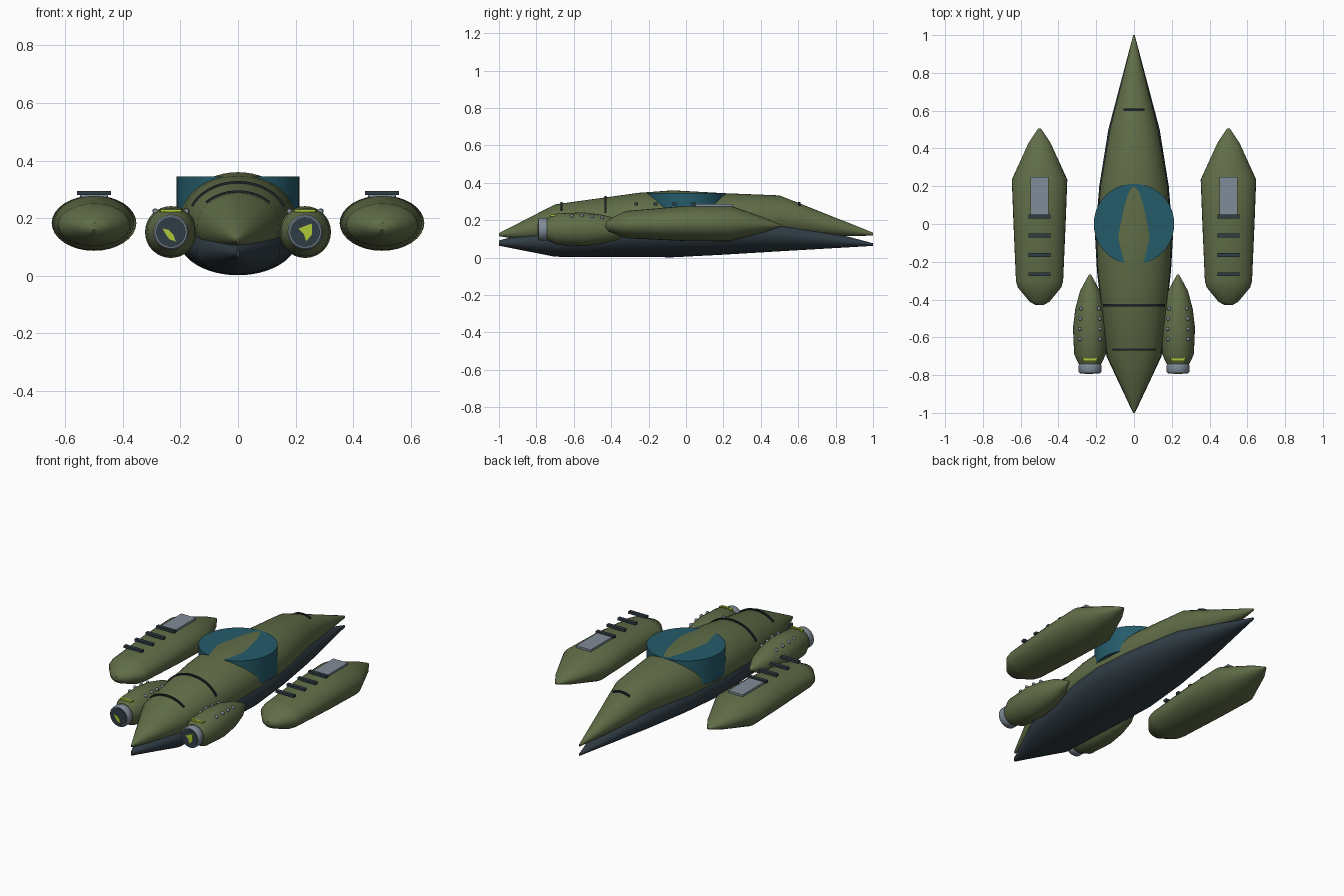
import bpy, bmesh, math
from mathutils import Vector

if "Cube" in bpy.data.objects:
    bpy.data.objects.remove(bpy.data.objects["Cube"])


def material(name, rgb):
    m = bpy.data.materials.new(name)
    m.diffuse_color = (*rgb, 1)
    m.use_nodes = True
    m.node_tree.nodes["Principled BSDF"].inputs["Base Color"].default_value = m.diffuse_color
    return m


GREEN = material("olive green", (0.118, 0.153, 0.064))
DARK = material("dark slate", (0.030, 0.046, 0.060))
TEAL = material("deep teal", (0.018, 0.105, 0.143))
GREY = material("steel grey", (0.216, 0.262, 0.314))
LIME = material("lime yellow", (0.42, 0.58, 0.035))
BLACK = material("seam black", (0.013, 0.017, 0.022))


def finish(name, bm, mat, smooth=True):
    bmesh.ops.recalc_face_normals(bm, faces=bm.faces)
    me = bpy.data.meshes.new(name)
    bm.to_mesh(me)
    bm.free()
    me.materials.append(mat)
    ob = bpy.data.objects.new(name, me)
    bpy.context.collection.objects.link(ob)
    if smooth:
        bpy.ops.object.select_all(action='DESELECT')
        ob.select_set(True)
        bpy.context.view_layer.objects.active = ob
        bpy.ops.object.shade_smooth_by_angle(angle=math.radians(40))
    return ob


def loft(name, xc, sections, mat, n=32):
    """Skin elliptical sections (y, centre z, half width, half height) along y."""
    bm = bmesh.new()
    rings = []
    for y, zc, rx, rz in sections:
        rings.append([bm.verts.new((xc + rx * math.sin(2 * math.pi * i / n), y,
                                    zc + rz * math.cos(2 * math.pi * i / n))) for i in range(n)])
    for a, b in zip(rings, rings[1:]):
        for i in range(n):
            j = (i + 1) % n
            bm.faces.new((a[i], a[j], b[j], b[i]))
    bm.faces.new(rings[0])
    bm.faces.new(rings[-1])
    return finish(name, bm, mat)


def box(name, centre, size, mat):
    bm = bmesh.new()
    bmesh.ops.create_cube(bm, size=1)
    bmesh.ops.scale(bm, vec=size, verts=bm.verts)
    bmesh.ops.translate(bm, vec=centre, verts=bm.verts)
    return finish(name, bm, mat, False)


def prism(name, points, direction, mat):
    """Extrude a flat outline into a plate."""
    bm = bmesh.new()
    face = bm.faces.new([bm.verts.new(p) for p in points])
    out = bmesh.ops.extrude_face_region(bm, geom=[face])
    bmesh.ops.translate(bm, vec=direction,
                        verts=[v for v in out["geom"] if isinstance(v, bmesh.types.BMVert)])
    return finish(name, bm, mat, False)


def section_at(sections, y):
    for a, b in zip(sections, sections[1:]):
        if a[0] <= y <= b[0]:
            t = (y - a[0]) / (b[0] - a[0])
            return [p + (q - p) * t for p, q in zip(a, b)]


# Upper and lower hull shells
UPPER = [(-1, .123, .004, .008), (-.7, .175, .142, .11), (-.25, .195, .192, .152),
         (-.07, .2, .198, .16), (.2, .2, .178, .145), (.5, .22, .128, .113), (1, .126, .004, .008)]
LOWER = [(-1, .078, .005, .014), (-.7, .088, .146, .083), (-.25, .125, .196, .122),
         (-.07, .128, .206, .126), (.2, .128, .184, .112), (.5, .122, .136, .088), (1, .07, .004, .007)]
loft("upper_hull", 0, UPPER, GREEN, 48)
loft("lower_hull", 0, LOWER, DARK, 48)

# Round deck around the hull crown
bm = bmesh.new()
bmesh.ops.create_cone(bm, cap_ends=True, segments=64, radius1=.213, radius2=.213, depth=.15)
bmesh.ops.translate(bm, vec=(0, 0, .27), verts=bm.verts)
finish("round_deck", bm, TEAL)

# Seam bands arching over the upper hull
for k, (y, half_angle) in enumerate([(-.43, 66), (-.665, 48), (.605, 31)]):
    _, zc, rx, rz = section_at(UPPER, y)
    bm = bmesh.new()
    rows, n = [], 20
    for i in range(n + 1):
        a = math.radians(half_angle) * (2 * i / n - 1)
        s, c = math.sin(a), math.cos(a)
        rows.append([bm.verts.new((s * (rx + r), y + dy, zc + c * (rz + r)))
                     for r, dy in ((-.012, -.006), (.007, -.006), (.007, .006), (-.012, .006))])
    for p, q in zip(rows, rows[1:]):
        for i in range(4):
            bm.faces.new((p[i], p[(i + 1) % 4], q[(i + 1) % 4], q[i]))
    bm.faces.new(rows[0])
    bm.faces.new(rows[-1])
    finish(f"hull_seam_{k + 1}", bm, BLACK)

# Side pods and rear engines, repeated on both sides
POD = [(-.43, .172, .02, .012), (-.412, .172, .052, .033), (-.335, .176, .116, .068),
       (-.3, .177, .125, .074), (0, .183, .138, .094), (.235, .183, .147, .096),
       (.43, .174, .058, .036), (.505, .17, .008, .005)]
ENGINE = [(-.742, .06), (-.732, .064), (-.69, .084), (-.55, .09), (-.45, .078),
          (-.355, .053), (-.29, .018), (-.268, .005)]
EX, EZ = .233, .152
for side, tag in ((-1, "left"), (1, "right")):
    px, ex = .5 * side, EX * side
    loft(f"pod_{tag}", px, POD, GREEN)
    box(f"pod_panel_{tag}", (px, .15, .28), (.096, .2, .012), GREY)
    for k in range(4):
        box(f"pod_bar_{tag}_{k + 1}", (px, .04 - .102 * k, .287), (.118, .021, .014), DARK)

    loft(f"engine_{tag}", ex, [(y, EZ, r, r) for y, r in ENGINE], GREEN)
    loft(f"nozzle_{tag}", ex, [(y, EZ, r, r) for y, r in
                               ((-.788, .056), (-.782, .061), (-.75, .061), (-.735, .055))], GREY)
    loft(f"nozzle_disc_{tag}", ex, [(-.791, EZ, .052, .052), (-.78, EZ, .052, .052)], DARK)

    # Glow plate on the nozzle disc
    if side < 0:
        outline = [(-.029, .012), (-.008, .008), (.008, -.008), (.017, -.032), (-.004, -.026), (-.014, -.014)]
    else:
        outline = [(-.023, .012), (.023, .03), (.024, -.008), (.004, -.032), (-.004, -.008)]
    prism(f"nozzle_glow_{tag}", [(ex + x, -.789, EZ + z) for x, z in outline], (0, -.005, 0), LIME)

    # U-shaped marking on the engine top
    bracket = [(-.036, -.724), (.036, -.724), (.04, -.7), (.022, -.712), (-.022, -.712), (-.04, -.7)]
    prism(f"engine_mark_{tag}", [(ex + x, y, .221) for x, y in bracket], (0, 0, .009), LIME)

    # Two rows of studs
    for row in (-1, 1):
        for k in range(4):
            y = -.61 + .054 * k
            r = section_at(ENGINE, y)[1] + .001
            a = row * math.radians(37)
            bm = bmesh.new()
            bmesh.ops.create_uvsphere(bm, u_segments=12, v_segments=8, radius=.01)
            bmesh.ops.translate(bm, vec=Vector((ex + r * math.sin(a), y, EZ + r * math.cos(a))),
                                verts=bm.verts)
            finish(f"engine_stud_{tag}_{'inner' if row * side < 0 else 'outer'}_{k + 1}", bm, GREY)
